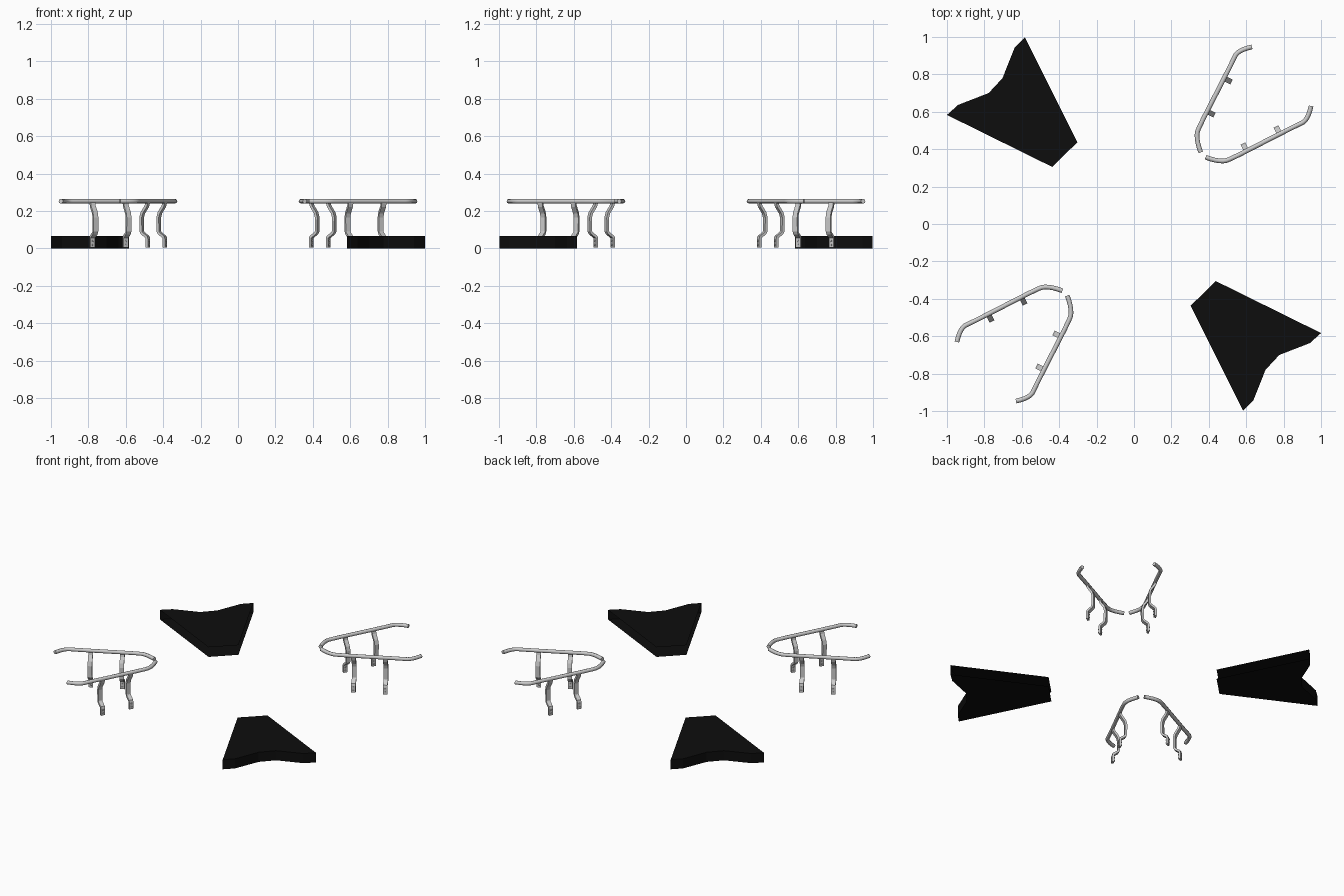
import bpy, bmesh, math
from mathutils import Vector, Matrix

if "Cube" in bpy.data.objects:
    bpy.data.objects.remove(bpy.data.objects["Cube"])

black = bpy.data.materials.new("black")
black.diffuse_color = (0.004, 0.004, 0.004, 1)
black.use_nodes = True
black.node_tree.nodes["Principled BSDF"].inputs["Base Color"].default_value = black.diffuse_color


def add_mesh(name, bm):
    bmesh.ops.recalc_face_normals(bm, faces=bm.faces)
    me = bpy.data.meshes.new(name)
    bm.to_mesh(me)
    bm.free()
    ob = bpy.data.objects.new(name, me)
    bpy.context.collection.objects.link(ob)
    return ob


# Corner platforms: top and bottom sheets joined only by the notched outer wall
OUTLINE = [(-1, .583), (-.94, .637), (-.777, .70), (-.703, .78), (-.638, .943),
           (-.583, .998), (-.303, .437), (-.437, .305)]
PAD_H = .066


def platform(name, s):
    bm = bmesh.new()
    low = [bm.verts.new((s * x, s * y, 0)) for x, y in OUTLINE]
    top = [bm.verts.new((s * x, s * y, PAD_H)) for x, y in OUTLINE]
    bm.faces.new(low)
    bm.faces.new(top)
    for i in range(5):
        bm.faces.new((low[i], low[i + 1], top[i + 1], top[i]))
    add_mesh(name, bm).data.materials.append(black)


platform("platform_back_left", 1)
platform("platform_front_right", -1)

# Handrail path (top view) and bracket side profile (inward offset, height)
RAIL = [(.357, .383), (.326, .465), (.359, .54), (.40, .62), (.48, .776),
        (.525, .865), (.555, .93), (.631, .947)]
RAIL_Z = .252
PROFILE = [(0, .25), (.006, .225), (.030, .19), (.037, .165), (.036, .09),
           (.030, .08), (.002, .06), (0, .05), (0, .004)]
LEGS = [(.391, .602), (.482, .779)]
ALONG = Vector((.454, .891, 0))
INWARD = Vector((.891, -.454, 0))


def rail(name, place):
    cu = bpy.data.curves.new(name, 'CURVE')
    cu.dimensions = '3D'
    cu.bevel_depth = .0125
    cu.bevel_resolution = 2
    cu.use_fill_caps = True
    cu.resolution_u = 5
    sp = cu.splines.new('NURBS')
    sp.points.add(len(RAIL) - 1)
    for p, (x, y) in zip(sp.points, RAIL):
        p.co = (*place(Vector((x, y, RAIL_Z))), 1)
    sp.order_u = 3
    sp.use_endpoint_u = True
    tmp = bpy.data.objects.new(name + "_curve", cu)
    bpy.context.collection.objects.link(tmp)
    me = bpy.data.meshes.new_from_object(tmp.evaluated_get(bpy.context.evaluated_depsgraph_get()))
    bpy.data.objects.remove(tmp)
    ob = bpy.data.objects.new(name, me)
    bpy.context.collection.objects.link(ob)
    bpy.context.view_layer.objects.active = ob
    ob.select_set(True)
    bpy.ops.object.shade_smooth_by_angle(angle=math.radians(50))
    ob.select_set(False)


def bracket(name, xy, place):
    base = Vector((*xy, 0))
    bm = bmesh.new()
    pts = [Vector(p) for p in PROFILE]
    rings = []
    for i, p in enumerate(pts):
        d = (pts[min(i + 1, len(pts) - 1)] - pts[max(i - 1, 0)]).normalized()
        n = Vector((-d.y, d.x)) * .007
        ring = []
        for side, w in ((1, 1), (1, -1), (-1, -1), (-1, 1)):
            q = p + n * side
            ring.append(bm.verts.new(place(base + INWARD * q.x + ALONG * (.014 * w)
                                           + Vector((0, 0, q.y)))))
        rings.append(ring)
    for a, b in zip(rings, rings[1:]):
        for k in range(4):
            bm.faces.new((a[k], a[(k + 1) % 4], b[(k + 1) % 4], b[k]))
    bm.faces.new(rings[0])
    bm.faces.new(rings[-1])
    # Two bolts through the foot
    axis = place(INWARD)
    rot = axis.to_track_quat('Z', 'Y').to_matrix().to_4x4()
    for z in (.018, .040):
        at = place(base + Vector((0, 0, z)))
        bmesh.ops.create_cone(bm, cap_ends=True, segments=6, radius1=.005, radius2=.005,
                              depth=.024, matrix=Matrix.Translation(at) @ rot)
    add_mesh(name, bm)


# Two mirrored rails per corner, on two opposite corners
for corner, s in (("back_right", 1), ("front_left", -1)):
    for side, swap in (("a", False), ("b", True)):
        def place(v, s=s, swap=swap):
            x, y = (v.y, v.x) if swap else (v.x, v.y)
            return Vector((s * x, s * y, v.z))
        rail(f"handrail_{corner}_{side}", place)
        for i, xy in enumerate(LEGS):
            bracket(f"bracket_{corner}_{side}_{i + 1}", xy, place)
